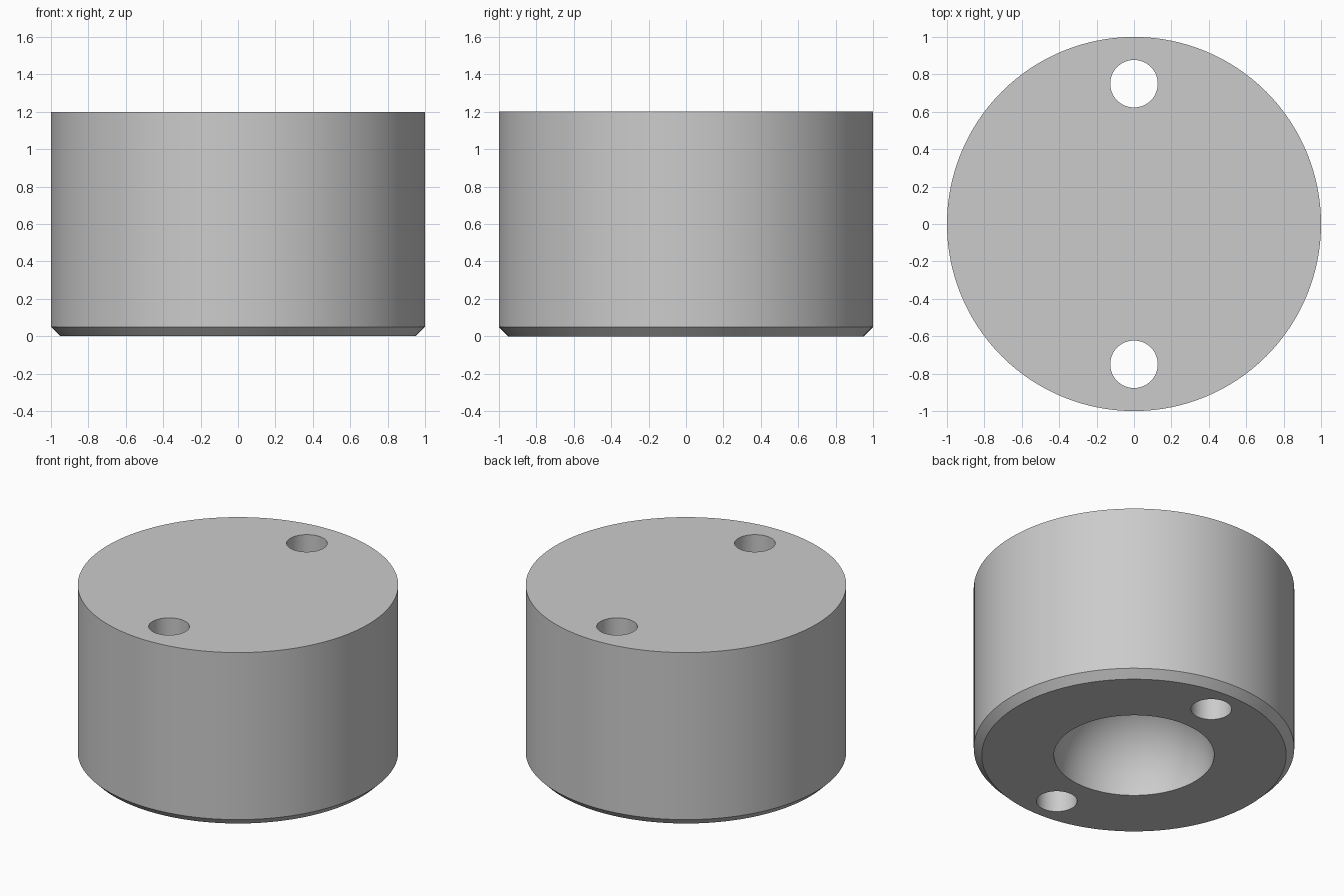
import bpy
import bmesh
import math

cube = bpy.data.objects.get("Cube")
if cube:
    bpy.data.objects.remove(cube, do_unlink=True)

HEIGHT, RADIUS, CHAMFER = 1.2, 1.0, 0.05
HOLE_RADIUS, HOLE_Y, SOCKET_RADIUS = 0.127, 0.75, 0.5

grey = bpy.data.materials.new("machined_grey")
grey.use_nodes = True
colour = (0.6, 0.6, 0.6, 1)
grey.diffuse_color = colour
grey.node_tree.nodes["Principled BSDF"].inputs["Base Color"].default_value = colour


def cylinder(name, radius, depth, location, sides):
    bpy.ops.mesh.primitive_cylinder_add(
        vertices=sides, radius=radius, depth=depth, location=location)
    obj = bpy.context.object
    obj.name = name
    obj.data.materials.append(grey)
    return obj


# Round body with a chamfered lower rim
body = cylinder("round_body", RADIUS, HEIGHT, (0, 0, HEIGHT / 2), 128)
bm = bmesh.new()
bm.from_mesh(body.data)
rim = [e for e in bm.edges if all(v.co.z < 0 for v in e.verts)]
bmesh.ops.bevel(bm, geom=rim, offset=CHAMFER, offset_type='OFFSET',
                segments=1, affect='EDGES')
bm.to_mesh(body.data)
bm.free()

# Two through holes
cutters = [cylinder("hole_cutter", HOLE_RADIUS, HEIGHT * 2,
                    (0, side * HOLE_Y, HEIGHT / 2), 64) for side in (-1, 1)]

# Hemispherical socket in the underside
bpy.ops.mesh.primitive_uv_sphere_add(segments=96, ring_count=48,
                                     radius=SOCKET_RADIUS)
socket = bpy.context.object
socket.name = "socket_cutter"
socket.data.materials.append(grey)
cutters.append(socket)

# Cut the openings, then discard the cutters
bpy.ops.object.select_all(action='DESELECT')
body.select_set(True)
bpy.context.view_layer.objects.active = body
for cutter in cutters:
    cutter.hide_render = True
    cut = body.modifiers.new(cutter.name, 'BOOLEAN')
    cut.operation = 'DIFFERENCE'
    cut.solver = 'EXACT'
    cut.object = cutter
    bpy.ops.object.modifier_apply(modifier=cut.name)
    bpy.data.objects.remove(cutter, do_unlink=True)

bpy.ops.object.shade_smooth_by_angle(angle=math.radians(30))
